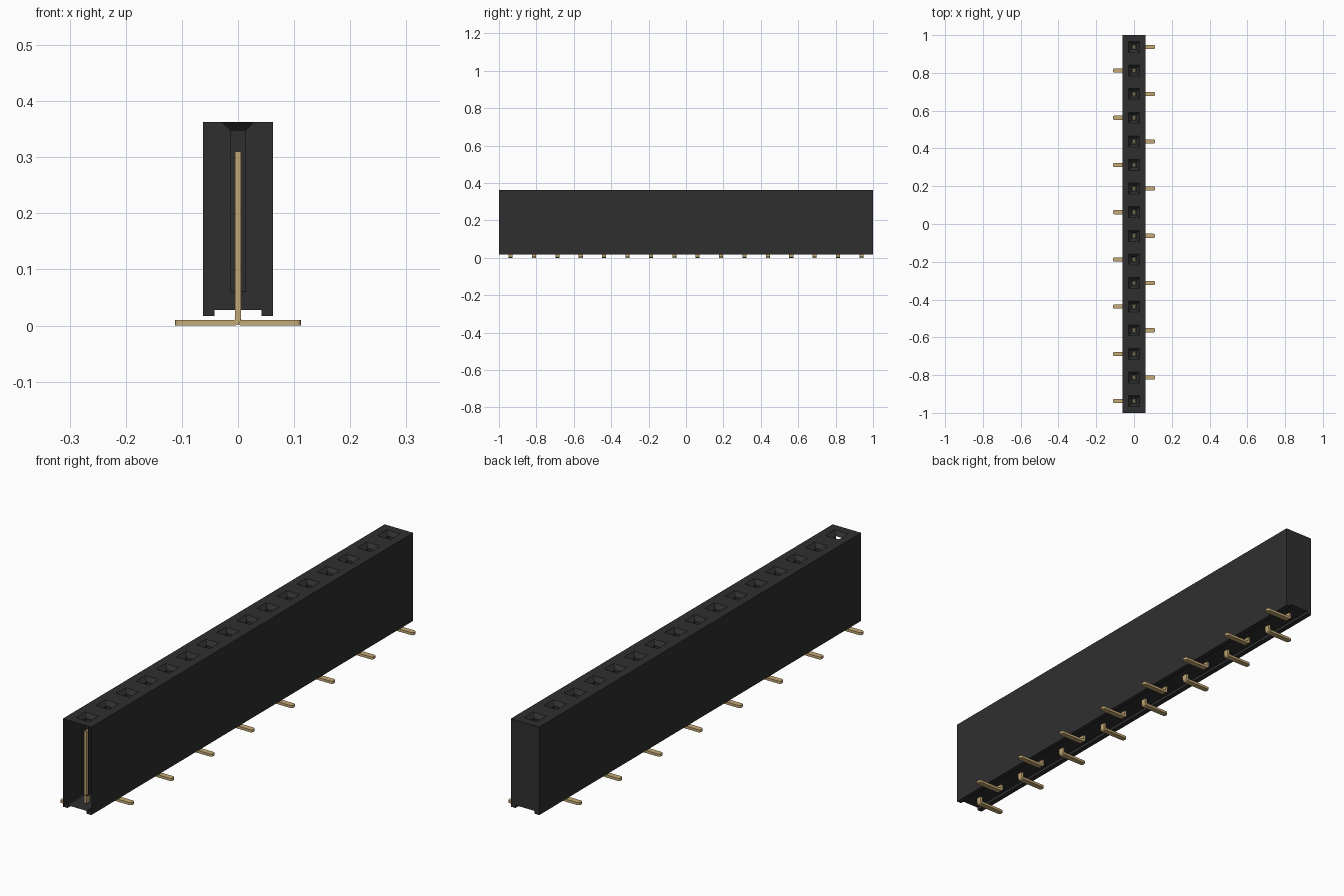
import bpy, bmesh, math

if "Cube" in bpy.data.objects:
    bpy.data.objects.remove(bpy.data.objects["Cube"])

PINS, PITCH = 16, 0.125
HALF_X, HALF_Y = 0.062, 1.0
TOP, FOOT, CHANNEL = 0.363, 0.017, 0.028


def material(name, rgb):
    m = bpy.data.materials.new(name)
    m.diffuse_color = (*rgb, 1)
    m.use_nodes = True
    m.node_tree.nodes["Principled BSDF"].inputs["Base Color"].default_value = m.diffuse_color
    return m


def finish(bm, name, mat):
    bmesh.ops.remove_doubles(bm, verts=bm.verts[:], dist=1e-5)
    me = bpy.data.meshes.new(name)
    bm.to_mesh(me)
    bm.free()
    me.materials.append(mat)
    ob = bpy.data.objects.new(name, me)
    bpy.context.collection.objects.link(ob)
    return ob


black = material("black plastic", (0.028, 0.028, 0.028))
gold = material("gold metal", (0.56, 0.40, 0.18))


def rect(bm, hx, hy, y, z):
    return [bm.verts.new((sx * hx, y + sy * hy, z))
            for sx, sy in ((-1, -1), (1, -1), (1, 1), (-1, 1))]


# Housing shell: notched profile along y, closed at the back, open at the front
bm = bmesh.new()
profile = [(-HALF_X, FOOT), (-0.042, FOOT), (-0.042, CHANNEL), (0.042, CHANNEL),
           (0.042, FOOT), (HALF_X, FOOT), (HALF_X, TOP), (-HALF_X, TOP)]
front = [bm.verts.new((x, -HALF_Y, z)) for x, z in profile]
back = [bm.verts.new((x, HALF_Y, z)) for x, z in profile]
for i in range(8):
    j = (i + 1) % 8
    if i != 6:  # the top is made from the socket cells
        bm.faces.new((back[i], back[j], front[j], front[i]))
bm.faces.new(back[::-1])

# Socket cells: top surface, funnel, square tube and tube floor
for k in range(PINS):
    y = (k - (PINS - 1) / 2) * PITCH
    loops = [rect(bm, HALF_X, PITCH / 2, y, TOP),
             rect(bm, 0.029, 0.029, y, TOP),
             rect(bm, 0.014, 0.014, y, 0.348),
             rect(bm, 0.014, 0.014, y, 0.06)]
    for level, (a, b) in enumerate(zip(loops, loops[1:])):
        for i in range(4):
            if k == 0 and level == 2 and i == 0:
                continue  # first tube is open toward the open end
            j = (i + 1) % 4
            bm.faces.new((a[i], a[j], b[j], b[i]))
    bm.faces.new(loops[-1])
finish(bm, "socket_housing", black)

# Bent contact pins with feet on alternating sides
T, W, R, REACH = 0.005, 0.011, 0.012, 0.112


def arc(r, a0, a1, n):
    return [(R - T + r * math.cos(math.radians(a0 + (a1 - a0) * i / n)),
             R + r * math.sin(math.radians(a0 + (a1 - a0) * i / n)))
            for i in range(n + 1)]


def contact_pin(name, y, side):
    bm = bmesh.new()
    outline = ([(-T, 0.31)] + arc(R, 180, 270, 5) + [(REACH, 0), (REACH, 2 * T)]
               + arc(R - 2 * T, 270, 180, 3) + [(T, 0.31)])
    face = bm.faces.new([bm.verts.new((side * x, y - W, z)) for x, z in outline])
    new = bmesh.ops.extrude_face_region(bm, geom=[face])["geom"]
    bmesh.ops.translate(bm, vec=(0, 2 * W, 0),
                        verts=[v for v in new if isinstance(v, bmesh.types.BMVert)])
    # Rounded foot tip
    tip = [e for e in bm.edges
           if all(abs(abs(v.co.x) - REACH) < 1e-5 for v in e.verts)
           and abs(e.verts[0].co.y - e.verts[1].co.y) < 1e-5]
    bmesh.ops.bevel(bm, geom=tip, offset=0.008, segments=3, profile=0.5,
                    affect='EDGES')
    bmesh.ops.recalc_face_normals(bm, faces=bm.faces[:])
    finish(bm, name, gold)


for k in range(PINS):
    contact_pin(f"contact_pin_{k + 1}", (k - (PINS - 1) / 2) * PITCH,
                1 if k % 2 else -1)
